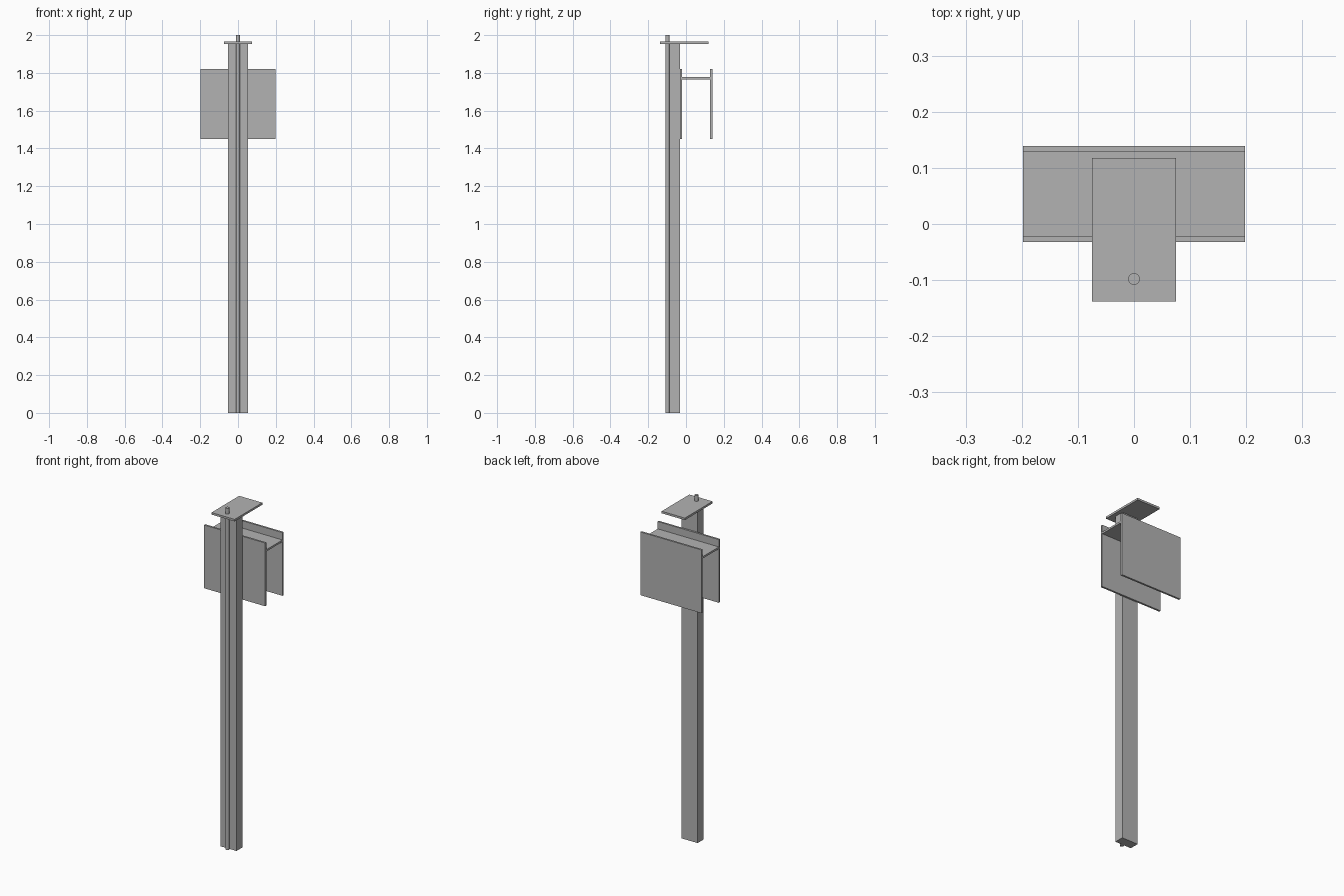
import bpy

cube = bpy.data.objects.get("Cube")
if cube:
    bpy.data.objects.remove(cube, do_unlink=True)

grey = bpy.data.materials.new("plain grey")
grey.use_nodes = True
colour = (0.45, 0.45, 0.45, 1)
grey.diffuse_color = colour
grey.node_tree.nodes["Principled BSDF"].inputs["Base Color"].default_value = colour


def box(name, x, y, z):
    """Axis-aligned box from (min, max) ranges."""
    ranges = (x, y, z)
    bpy.ops.mesh.primitive_cube_add(size=1, location=[(a + b) / 2 for a, b in ranges])
    obj = bpy.context.object
    obj.name = name
    obj.scale = [b - a for a, b in ranges]
    bpy.ops.object.transform_apply(location=False, rotation=False, scale=True)
    obj.data.materials.append(grey)
    return obj


# Upright post
box("post", (-0.052, 0.052), (-0.088, -0.033), (0, 1.954))

# Overhanging cap plate
box("cap_plate", (-0.075, 0.075), (-0.138, 0.118), (1.954, 1.966))

# Two hanging panels joined by a shelf
panel_x, panel_z = (-0.198, 0.198), (1.45, 1.82)
box("front_panel", panel_x, (-0.032, -0.021), panel_z)
box("back_panel", panel_x, (0.128, 0.139), panel_z)
box("shelf", panel_x, (-0.021, 0.128), (1.766, 1.777))

# Thin rod running up the front of the post and through the cap
bpy.ops.mesh.primitive_cylinder_add(vertices=32, radius=0.0105, depth=2, location=(0, -0.098, 1))
rod = bpy.context.object
rod.name = "front_rod"
rod.data.materials.append(grey)
bpy.ops.object.shade_smooth_by_angle()
